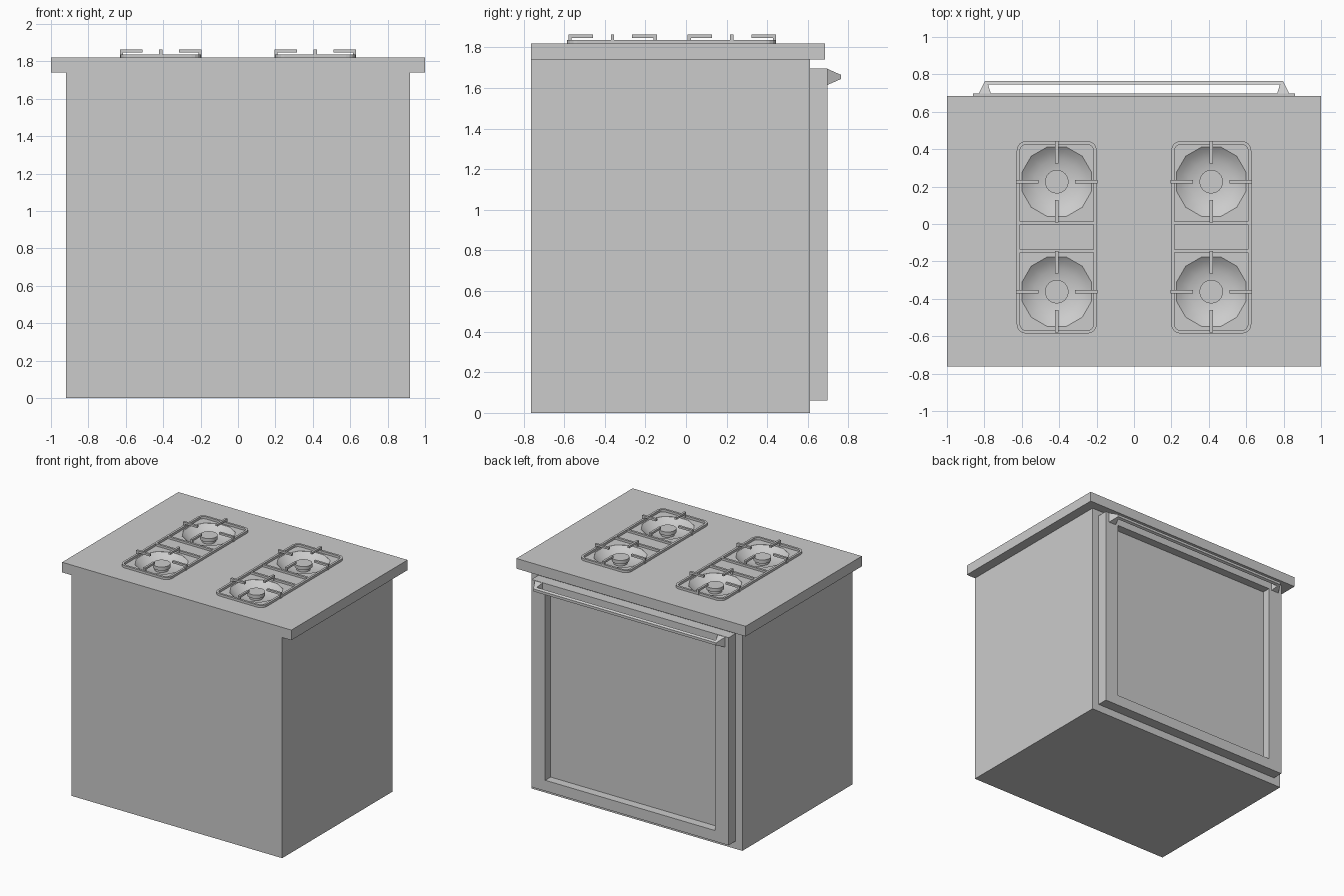
import bpy, bmesh, math

if "Cube" in bpy.data.objects:
    bpy.data.objects.remove(bpy.data.objects["Cube"])

TOP = 1.82                      # worktop height
BURNER_X, BURNER_Y = 0.413, (0.226, -0.362)


def finish(bm, name, smooth=False):
    bmesh.ops.recalc_face_normals(bm, faces=bm.faces)
    me = bpy.data.meshes.new(name)
    bm.to_mesh(me)
    bm.free()
    ob = bpy.data.objects.new(name, me)
    bpy.context.collection.objects.link(ob)
    if smooth:
        smooth_object(ob)
    return ob


def smooth_object(ob, angle=35):
    bpy.ops.object.select_all(action='DESELECT')
    ob.select_set(True)
    bpy.context.view_layer.objects.active = ob
    bpy.ops.object.shade_smooth_by_angle(angle=math.radians(angle))


def add_box(bm, x0, x1, y0, y1, z0, z1):
    vs = bmesh.ops.create_cube(bm, size=1)['verts']
    for v in vs:
        v.co = (x0 if v.co.x < 0 else x1,
                y0 if v.co.y < 0 else y1,
                z0 if v.co.z < 0 else z1)


def box(name, *dims):
    bm = bmesh.new()
    add_box(bm, *dims)
    return finish(bm, name)


def add_lathe(bm, cx, cy, profile, n, phase=0.0):
    rings = []
    for r, z in profile:
        rings.append([bm.verts.new((cx + r * math.cos(phase + math.tau * i / n),
                                    cy + r * math.sin(phase + math.tau * i / n), z))
                      for i in range(n)])
    for a, b in zip(rings, rings[1:]):
        for i in range(n):
            j = (i + 1) % n
            bm.faces.new((a[i], a[j], b[j], b[i]))
    bm.faces.new(rings[0])
    bm.faces.new(rings[-1])


def rounded_rect(x0, x1, y0, y1, r, seg=4):
    pts = []
    for k, (cx, cy) in enumerate(((x1 - r, y1 - r), (x0 + r, y1 - r),
                                  (x0 + r, y0 + r), (x1 - r, y0 + r))):
        for s in range(seg + 1):
            a = math.pi / 2 * (k + s / seg)
            pts.append((cx + r * math.cos(a), cy + r * math.sin(a)))
    return pts


def add_ring(bm, outer, inner, z0, z1):
    loops = [[bm.verts.new((x, y, z)) for x, y in pts]
             for pts, z in ((outer, z0), (outer, z1), (inner, z1), (inner, z0))]
    n = len(outer)
    for k in range(4):
        a, b = loops[k], loops[(k + 1) % 4]
        for i in range(n):
            j = (i + 1) % n
            bm.faces.new((a[i], a[j], b[j], b[i]))


# Cabinet body
box("oven_body", -0.92, 0.92, -0.763, 0.612, 0, 1.74)

# Worktop with four faceted bowls cut into it
worktop = box("worktop", -1, 1, -0.763, 0.685, 1.74, TOP)
bm = bmesh.new()
for x in (-BURNER_X, BURNER_X):
    for y in BURNER_Y:
        add_lathe(bm, x, y, [(0.193, 1.9), (0.193, TOP - 0.001), (0.165, 1.797),
                             (0.12, 1.776), (0.06, 1.766)], 12, math.pi / 12)
cutter = finish(bm, "bowl_cutter")
cutter.hide_render = True
mod = worktop.modifiers.new("bowls", 'BOOLEAN')
mod.object = cutter
mod.operation = 'DIFFERENCE'
mod.solver = 'EXACT'
bpy.context.view_layer.objects.active = worktop
bpy.ops.object.modifier_apply(modifier=mod.name)
bpy.data.objects.remove(cutter)
smooth_object(worktop)

# Burner caps and pan grates
for side, name in ((-1, "left"), (1, "right")):
    cx = side * BURNER_X
    bm = bmesh.new()
    for y in BURNER_Y:
        add_lathe(bm, cx, y, [(0.05, 1.76), (0.05, 1.785), (0.063, 1.787), (0.063, 1.815)], 24)
    finish(bm, name + "_burner_caps", True)

    bm = bmesh.new()
    hw, w = 0.214, 0.017        # grate half width, bar width
    y0, y1 = -0.586, 0.443
    add_ring(bm, rounded_rect(cx - hw, cx + hw, y0, y1, 0.05),
             rounded_rect(cx - hw + w, cx + hw - w, y0 + w, y1 - w, 0.035), TOP, 1.838)
    for y in (0.006, -0.144):   # cross bars
        add_box(bm, cx - hw + w / 2, cx + hw - w / 2, y - w / 2, y + w / 2, TOP, 1.837)
    for y in BURNER_Y:          # four raised L-shaped prongs around each burner
        for s in (-1, 1):
            for near, far, z0 in ((0.097, 0.218, 1.847), (0.202, 0.218, TOP)):
                a, b = sorted((s * near, s * far))
                add_box(bm, cx + a, cx + b, y - w / 2, y + w / 2, z0, 1.863)
                add_box(bm, cx - w / 2, cx + w / 2, y + a, y + b, z0, 1.863)
    finish(bm, name + "_grate")

# Oven door: frame around a recessed panel
bm = bmesh.new()
rect = lambda x, z0, z1: [(-x, z0), (x, z0), (x, z1), (-x, z1)]
outer, inner = rect(0.86, 0.06, 1.697), rect(0.74, 0.145, 1.62)
loops = [[bm.verts.new((x, y, z)) for x, z in pts]
         for pts, y in ((outer, 0.612), (outer, 0.697), (inner, 0.697), (inner, 0.63))]
for a, b in zip(loops, loops[1:]):
    for i in range(4):
        j = (i + 1) % 4
        bm.faces.new((a[i], a[j], b[j], b[i]))
bm.faces.new(loops[0])
bm.faces.new(loops[3])
finish(bm, "oven_door")

# Door handle: bar with splayed ends, tapering in height away from the door
bm = bmesh.new()
path = [(-0.83, 0.697, -0.765, 0.697), (-0.797, 0.764, -0.78, 0.745),
        (0.797, 0.764, 0.78, 0.745), (0.83, 0.697, 0.765, 0.697)]
half = lambda y: 0.0395 - (y - 0.697) * 0.44
sections = []
for ox, oy, ix, iy in path:
    sections.append([bm.verts.new((x, y, 1.655 + s * half(y)))
                     for x, y, s in ((ox, oy, -1), (ox, oy, 1), (ix, iy, 1), (ix, iy, -1))])
for a, b in zip(sections, sections[1:]):
    for i in range(4):
        j = (i + 1) % 4
        bm.faces.new((a[i], a[j], b[j], b[i]))
bm.faces.new(sections[0])
bm.faces.new(sections[-1])
finish(bm, "door_handle")
